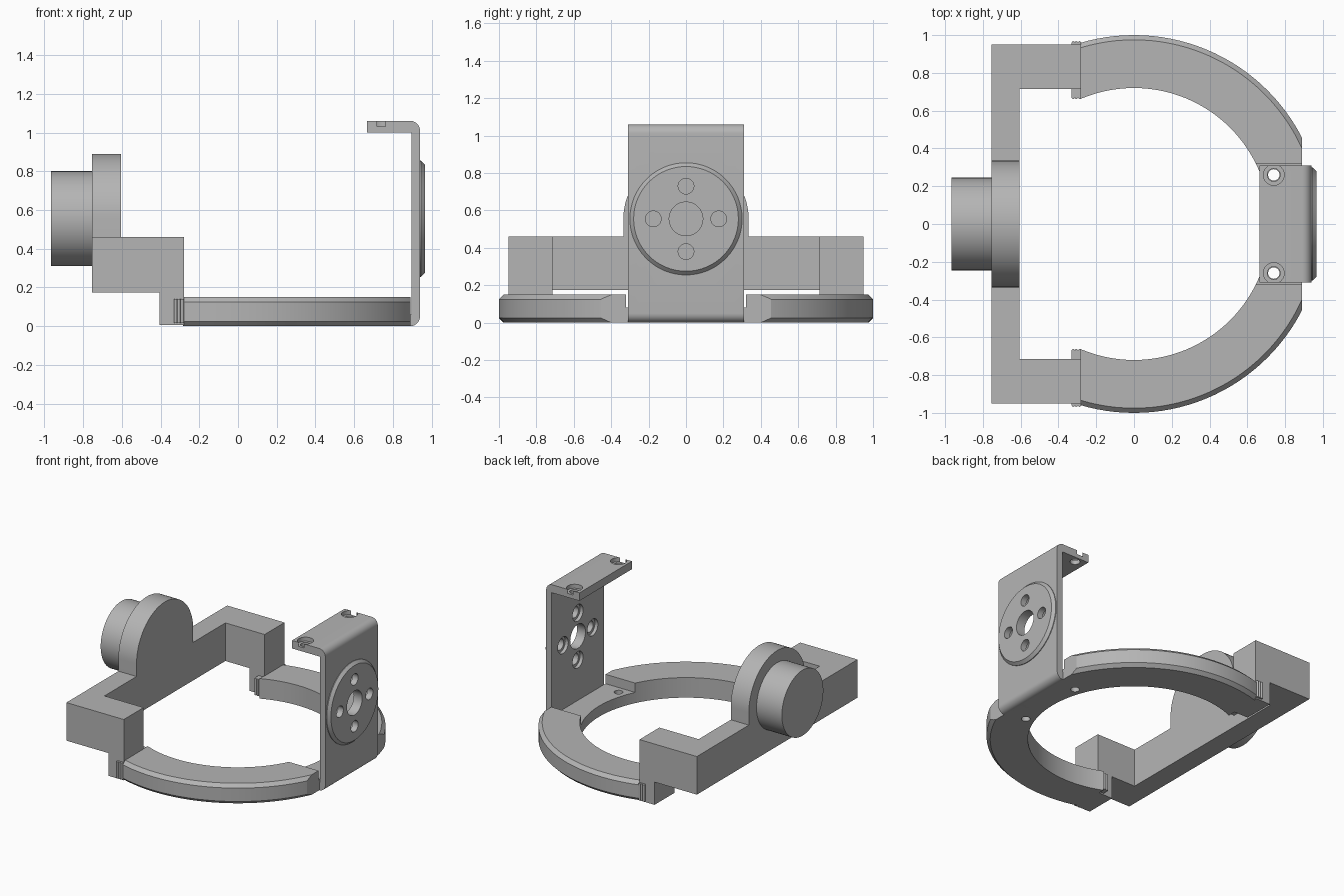
import bpy, bmesh, math
from mathutils import Matrix, Vector

cube = bpy.data.objects.get("Cube")
if cube:
    bpy.data.objects.remove(cube, do_unlink=True)

GREY = (0.46, 0.46, 0.46, 1)
grey = bpy.data.materials.new("plain grey")
grey.use_nodes = True
grey.diffuse_color = GREY
shader = next(n for n in grey.node_tree.nodes if n.type == "BSDF_PRINCIPLED")
shader.inputs["Base Color"].default_value = GREY


def finish(bm, name):
    bmesh.ops.recalc_face_normals(bm, faces=bm.faces)
    mesh = bpy.data.meshes.new(name)
    bm.to_mesh(mesh)
    bm.free()
    mesh.materials.append(grey)
    ob = bpy.data.objects.new(name, mesh)
    bpy.context.collection.objects.link(ob)
    return ob


def box(name, x, y, z):
    bm = bmesh.new()
    bmesh.ops.create_cube(bm, size=1)
    for v in bm.verts:
        v.co = [sum(r) / 2 + c * (r[1] - r[0]) for c, r in zip(v.co, (x, y, z))]
    return finish(bm, name)


def cylinder(name, axis, centre, start, end, r1, r2=None, sides=64):
    """Round part along X or Z; centre holds the other two coordinates."""
    bm = bmesh.new()
    mid = (start + end) / 2
    if axis == "X":
        place = Matrix.Translation((mid, *centre)) @ Matrix.Rotation(math.pi / 2, 4, "Y")
    else:
        place = Matrix.Translation((*centre, mid))
    bmesh.ops.create_cone(bm, cap_ends=True, segments=sides, radius1=r1,
                          radius2=r1 if r2 is None else r2, depth=end - start, matrix=place)
    return finish(bm, name)


def extrude(name, points, offset):
    bm = bmesh.new()
    face = bm.faces.new([bm.verts.new(p) for p in points])
    new = bmesh.ops.extrude_face_region(bm, geom=[face])["geom"]
    bmesh.ops.translate(bm, vec=offset, verts=[v for v in new if isinstance(v, bmesh.types.BMVert)])
    return finish(bm, name)


def boolean(ob, cutters, operation="DIFFERENCE"):
    for cutter in cutters:
        mod = ob.modifiers.new("cut", "BOOLEAN")
        mod.operation, mod.solver, mod.object = operation, "EXACT", cutter
        bpy.context.view_layer.objects.active = ob
        bpy.ops.object.modifier_apply(modifier=mod.name)
        bpy.data.objects.remove(cutter, do_unlink=True)


def arc(cx, cz, r, a0, a1, steps=8):
    angles = [math.radians(a0 + (a1 - a0) * i / steps) for i in range(steps + 1)]
    return [(cx + r * math.cos(a), cz + r * math.sin(a)) for a in angles]


# Base ring: chamfered section swept round, then trimmed at both ends
H, C = 0.15, 0.025
section = [(0.72, 0), (1 - C, 0), (1, C), (1, H - C), (1 - C, H), (0.72, H)]
bm = bmesh.new()
verts = [bm.verts.new((x, 0, z)) for x, z in section]
edges = [bm.edges.new((a, b)) for a, b in zip(verts, verts[1:] + verts[:1])]
bmesh.ops.spin(bm, geom=verts + edges, axis=(0, 0, 1), cent=(0, 0, 0),
               angle=2 * math.pi, steps=128)
bmesh.ops.remove_doubles(bm, verts=bm.verts, dist=1e-4)
ring = finish(bm, "base_ring")
boolean(ring, [box("trim", (-0.285, 0.89), (-2, 2), (-1, 1))], "INTERSECT")
boolean(ring, [box("seat_slot", (0.5, 1.2), (-0.32, 0.32), (0.08, 0.5))])

# Upright bracket with rounded bends and a top flange
T, R = 0.06, 0.05
outline = ([(0.8, 0), *arc(0.94 - R, R, R, -90, 0), *arc(0.94 - R, 1.06 - R, R, 0, 90),
            (0.665, 1.06), (0.665, 1.0), (0.895, 1.0), (0.895, T), (0.8, T)])
bracket = extrude("upright_bracket", [(x, -0.31, z) for x, z in outline], Vector((0, 0.62, 0)))

# Round mounting pad on the outer face of the bracket
HUB = 0.555
pad = cylinder("mounting_pad", "X", (0, HUB), 0.93, 0.945, 0.3)
pad_rim = cylinder("mounting_pad_rim", "X", (0, HUB), 0.945, 0.965, 0.3, 0.28)
boolean(pad, [pad_rim], "UNION")


def pad_holes():
    holes = [cylinder("hole", "X", (0, HUB), 0.8, 1.1, 0.09, sides=48)]
    for i in range(4):
        a = i * math.pi / 2
        centre = (0.175 * math.cos(a), HUB + 0.175 * math.sin(a))
        holes.append(cylinder("hole", "X", centre, 0.8, 1.1, 0.042, sides=32))
        holes.append(cylinder("counterbore", "X", centre, 0.8, 0.92, 0.062, sides=32))
    return holes


boolean(bracket, pad_holes())
boolean(pad, pad_holes())

# Screw holes in the top flange and in the ring below it
for side in (-1, 1):
    at = (0.74, side * 0.26)
    boolean(bracket, [cylinder("hole", "Z", at, 0.9, 1.2, 0.034, sides=32),
                      cylinder("counterbore", "Z", at, 1.03, 1.2, 0.055, sides=32)])
    boolean(ring, [cylinder("hole", "Z", at, -0.1, 0.2, 0.03, sides=32)])

# Rear yoke: crossbar, side arms and drop legs in one U shape
yoke = [(-0.755, -0.95), (-0.28, -0.95), (-0.28, -0.715), (-0.605, -0.715),
        (-0.605, 0.715), (-0.28, 0.715), (-0.28, 0.95), (-0.755, 0.95)]
extrude("rear_yoke", [(x, y, 0.175) for x, y in yoke], Vector((0, 0, 0.285)))
for side, label in ((1, "left"), (-1, "right")):
    rows = sorted((side * 0.715, side * 0.95))
    box(label + "_drop_leg", (-0.405, -0.28), rows, (0.005, 0.176))
    # Ribbed joint where the ring meets the leg
    joint = sorted((side * 0.67, side * 0.96))
    box(label + "_ring_joint", (-0.33, -0.28), joint, (0.015, 0.14))
    for i in range(3):
        for y in (0.67, 0.96):
            cylinder(label + "_joint_rib", "Z", (-0.322 + i * 0.017, side * y),
                     0.015, 0.14, 0.008, sides=12)

# Arched motor mount on the crossbar and the motor behind it
arch = [(-0.335, 0.4), (0.335, 0.4), *arc(0, HUB, 0.335, 0, 180, 48)]
extrude("motor_mount", [(-0.755, y, z) for y, z in arch], Vector((0.15, 0, 0)))
cylinder("motor", "X", (0, HUB), -0.965, -0.75, 0.245)

# Smooth the round faces, keep the edges crisp
for ob in bpy.context.scene.objects:
    if ob.type == "MESH":
        bpy.ops.object.select_all(action="DESELECT")
        ob.select_set(True)
        bpy.context.view_layer.objects.active = ob
        bpy.ops.object.shade_smooth_by_angle(angle=math.radians(25))
